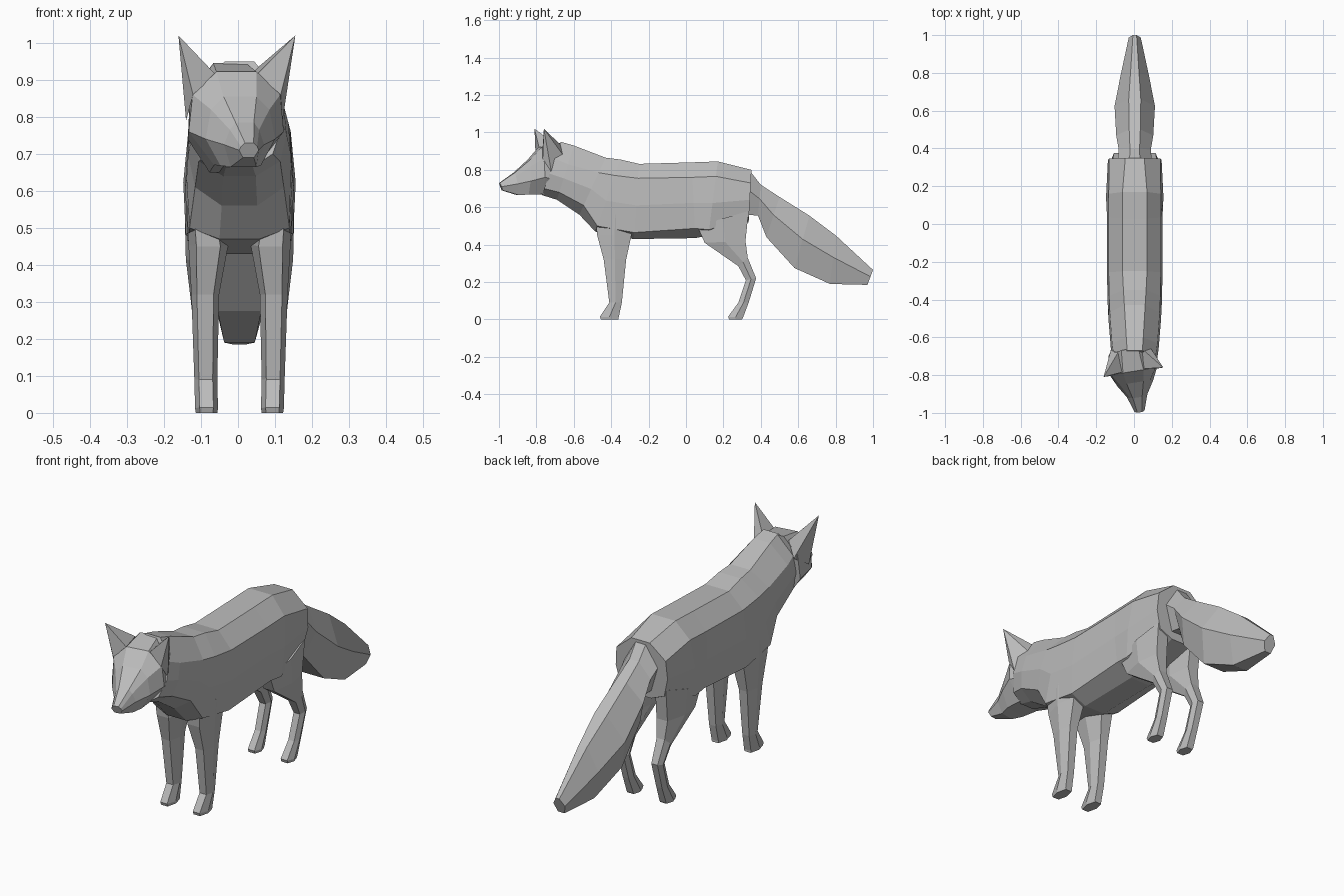
import bpy
import bmesh
from math import radians
from mathutils import Matrix, Vector

cube = bpy.data.objects.get("Cube")
if cube:
    bpy.data.objects.remove(cube)

fur = bpy.data.materials.new("grey_fur")
fur.use_nodes = True
colour = (0.5, 0.5, 0.5, 1)
fur.diffuse_color = colour
fur.node_tree.nodes["Principled BSDF"].inputs["Base Color"].default_value = colour


def finish(name, bm, offset=0.004):
    """Turn a bmesh into a flat shaded object."""
    bmesh.ops.recalc_face_normals(bm, faces=bm.faces)
    mesh = bpy.data.meshes.new(name)
    bm.to_mesh(mesh)
    bm.free()
    mesh.materials.append(fur)
    obj = bpy.data.objects.new(name, mesh)
    obj.location.x = offset
    bpy.context.collection.objects.link(obj)
    return obj


def loft(rings):
    """Skin a row of equal rings and cap both ends."""
    bm = bmesh.new()
    rows = [[bm.verts.new(p) for p in ring] for ring in rings]
    for a, b in zip(rows, rows[1:]):
        for i in range(len(a)):
            j = (i + 1) % len(a)
            bm.faces.new((a[i], a[j], b[j], b[i]))
    bm.faces.new(rows[0])
    bm.faces.new(rows[-1])
    return bm


def slanted_ring(y_top, y_bottom, half):
    """Mirror a half outline of (x, z), listed from top to bottom, on a slanted plane."""
    top, bottom = half[0][1], half[-1][1]
    right = []
    for x, z in half:
        t = (top - z) / (top - bottom)
        right.append(Vector((x, y_top + (y_bottom - y_top) * t, z)))
    left = [Vector((-p.x, p.y, p.z)) for p in reversed(right)]
    return right + left


# Torso: y top, y bottom, heights of back, shoulder, flank, belly, widths of same
torso = [
    (-.67, -.77, .95, .86, .70, .665, .04, .11, .09),
    (-.60, -.69, .93, .83, .68, .64, .045, .12, .11),
    (-.43, -.57, .865, .785, .61, .56, .055, .132, .12),
    (-.35, -.485, .855, .77, .50, .47, .06, .136, .135),
    (-.25, -.28, .832, .755, .465, .43, .065, .138, .14),
    (.03, .05, .84, .76, .487, .435, .065, .138, .14),
    (.17, .12, .845, .765, .48, .45, .065, .138, .145),
    (.35, .335, .80, .73, .55, .52, .05, .135, .12),
]
rings = []
for y0, y1, back, shoulder, flank, belly, wb, ws, wf in torso:
    middle = (max(ws, wf) + .007, (shoulder + flank) / 2)
    rings.append(slanted_ring(y0, y1, [
        (wb, back), (ws, shoulder), middle, (wf, flank), (wf * .4, belly)]))
finish("torso", loft(rings))

# Head, turned a little to its left
head = [
    (-1.0, -.985, [(.012, .73), (.022, .72), (.027, .71), (.015, .69)]),
    (-.92, -.90, [(.025, .785), (.04, .765), (.055, .725), (.035, .665)]),
    (-.84, -.85, [(.045, .855), (.08, .82), (.095, .74), (.055, .668)]),
    (-.78, -.77, [(.055, .922), (.12, .86), (.13, .76), (.06, .67)]),
    (-.66, -.69, [(.045, .945), (.11, .86), (.118, .74), (.06, .65)]),
]
pivot = Vector((0, -.785, 0))
turn = Matrix.Translation(pivot) @ Matrix.Rotation(radians(9), 4, 'Z') @ Matrix.Translation(-pivot)
bm = loft([slanted_ring(*ring) for ring in head])
bm.transform(turn)
finish("head", bm, -.003)

# Pointed ears
for side, name in ((1, "left_ear"), (-1, "right_ear")):
    bm = bmesh.new()
    corners = [(.057, -.775, .915), (.12, -.785, .86), (.132, -.74, .79),
               (.10, -.65, .85), (.065, -.67, .925)]
    base = [bm.verts.new((side * x, y, z)) for x, y, z in corners]
    tip = bm.verts.new((side * .16, -.785, 1.02))
    for i, v in enumerate(base):
        bm.faces.new((v, base[(i + 1) % len(base)], tip))
    bm.faces.new(base)
    bm.transform(turn)
    finish(name, bm, -.003)

# Legs: y front, y back, z front, z back, inner x, outer x
front_leg = [
    (-.485, -.27, .56, .56, .05, .142),
    (-.475, -.29, .45, .46, .03, .138),
    (-.44, -.32, .32, .32, .055, .13),
    (-.41, -.343, .09, .09, .06, .122),
    (-.46, -.36, .015, .01, .058, .12),
    (-.455, -.36, 0, 0, .06, .118),
]
hind_leg = [
    (.06, .335, .50, .58, .05, .148),
    (.10, .318, .41, .42, .045, .145),
    (.28, .33, .285, .33, .06, .132),
    (.32, .375, .21, .22, .065, .122),
    (.28, .335, .09, .09, .065, .118),
    (.225, .305, .015, .01, .06, .12),
    (.23, .30, 0, 0, .062, .118),
]
for name, leg in (("front_leg", front_leg), ("hind_leg", hind_leg)):
    for side, label in ((1, "left_"), (-1, "right_")):
        rings = []
        for yf, yb, zf, zb, xi, xo in leg:
            inset = (xo - xi) * .2
            ym, zm = (yf + yb) / 2, (zf + zb) / 2
            outline = [(xi + inset, yf, zf), (xo - inset, yf, zf), (xo, ym, zm),
                       (xo - inset, yb, zb), (xi + inset, yb, zb), (xi, ym, zm)]
            rings.append([(side * x, y, z) for x, y, z in outline])
        finish(label + name, loft(rings))

# Tail: y top, y bottom, z top, z bottom, half width
tail = [
    (.345, .335, .79, .56, .09),
    (.40, .385, .72, .555, .085),
    (.50, .43, .655, .44, .098),
    (.66, .58, .555, .275, .107),
    (.80, .77, .45, .19, .075),
    (1.0, .97, .265, .185, .032),
]
rings = []
for y0, y1, top, bottom, w in tail:
    middle = bottom + (top - bottom) * .55
    rings.append(slanted_ring(y0, y1, [(w * .3, top), (w, middle), (w * .55, bottom)]))
finish("tail", loft(rings))
